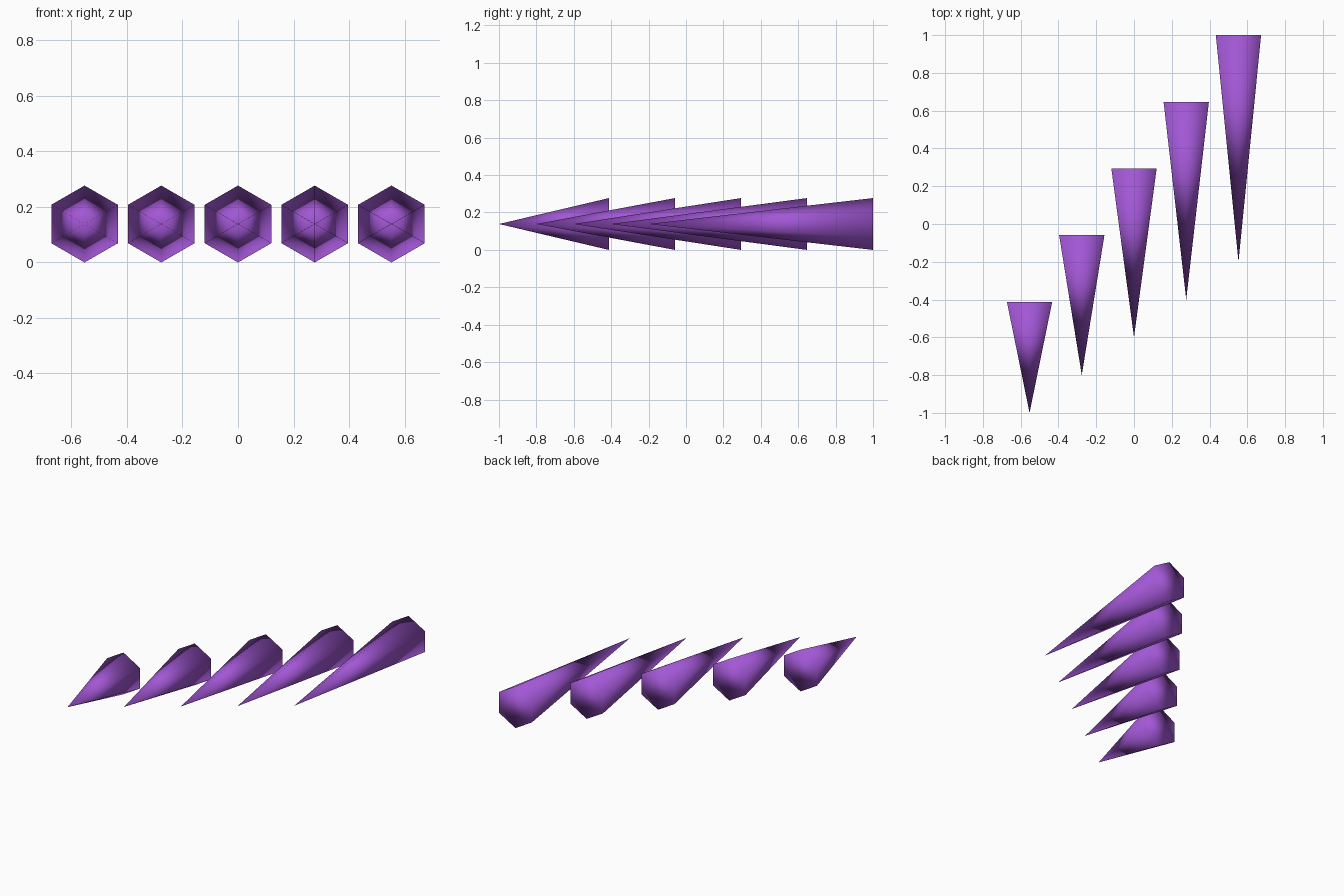
import bpy, bmesh, math

if "Cube" in bpy.data.objects:
    bpy.data.objects.remove(bpy.data.objects["Cube"])

purple = bpy.data.materials.new("purple")
purple.diffuse_color = (0.36, 0.095, 0.66, 1.0)
purple.use_nodes = True
purple.node_tree.nodes["Principled BSDF"].inputs["Base Color"].default_value = purple.diffuse_color

RADIUS = 0.1385
SIDES = 6


def spike(name, x, tip_y, base_y):
    """Six-sided capped spike pointing along -y, smooth shaded all over."""
    bm = bmesh.new()
    rim = []
    for i in range(SIDES):
        a = math.tau * i / SIDES
        rim.append(bm.verts.new((x + RADIUS * math.sin(a), base_y,
                                 RADIUS + RADIUS * math.cos(a))))
    tip = bm.verts.new((x, tip_y, RADIUS))
    bm.faces.new(rim)
    for i in range(SIDES):
        bm.faces.new((rim[i], rim[(i + 1) % SIDES], tip))
    bmesh.ops.recalc_face_normals(bm, faces=bm.faces[:])
    for f in bm.faces:
        f.smooth = True
    mesh = bpy.data.meshes.new(name)
    bm.to_mesh(mesh)
    bm.free()
    mesh.materials.append(purple)
    obj = bpy.data.objects.new(name, mesh)
    bpy.context.collection.objects.link(obj)


# Row of five spikes, each longer and set further back than the last
for n in range(5):
    spike(f"spike_{n + 1}", (n - 2) * 0.2765, -1 + 0.2 * n, -0.412 + 0.353 * n)
